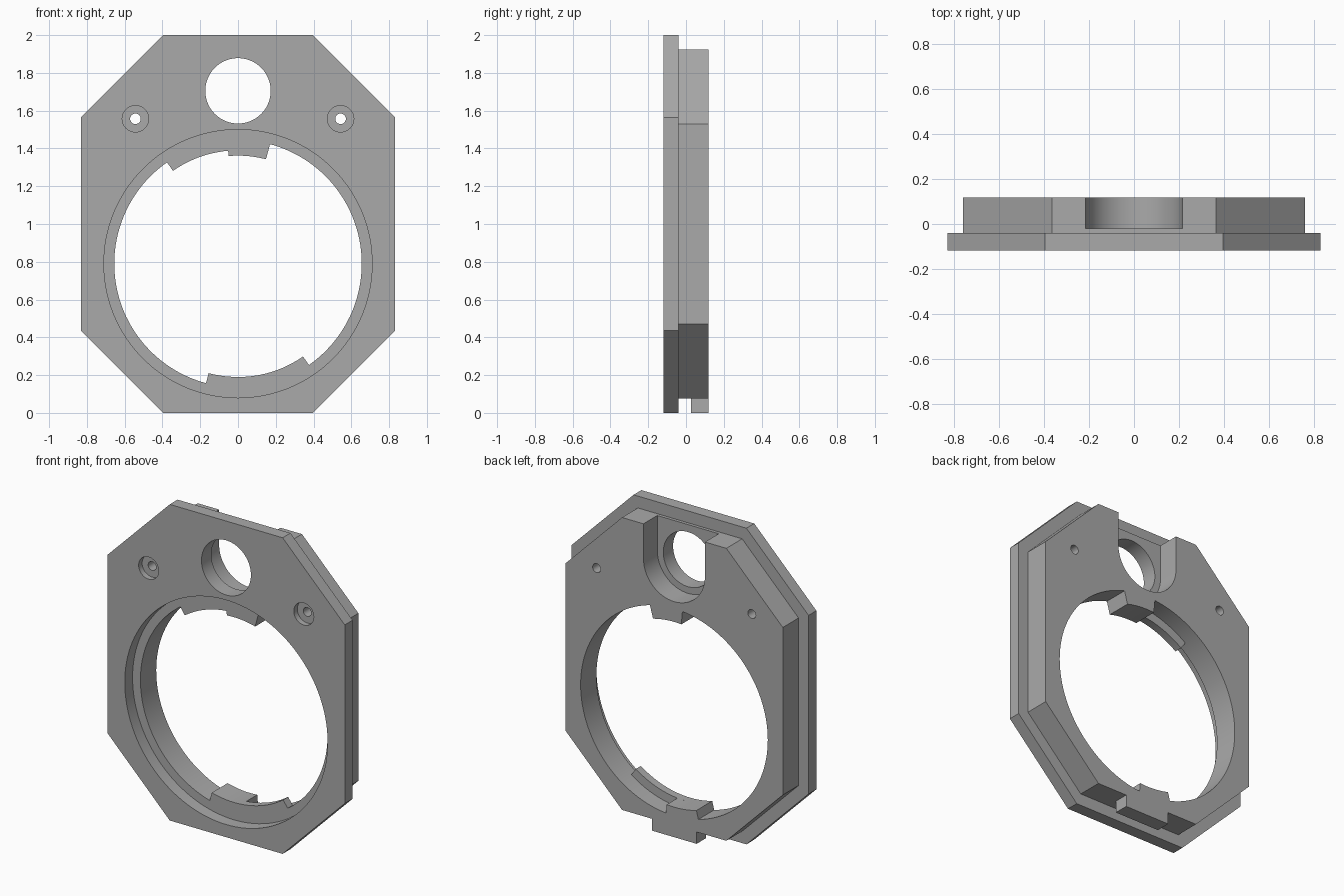
import bpy
import bmesh
from math import sin, cos, radians, pi

if "Cube" in bpy.data.objects:
    bpy.data.objects.remove(bpy.data.objects["Cube"])

grey = bpy.data.materials.new("plain grey")
grey.use_nodes = True
COLOUR = (0.4, 0.4, 0.4, 1)
grey.diffuse_color = COLOUR
grey.node_tree.nodes["Principled BSDF"].inputs["Base Color"].default_value = COLOUR

FRONT, SEAM, BACK = -0.118, -0.04, 0.118
RING_Z, PORT_Z = 0.79, 1.705


def prism(name, outline, y0, y1):
    """Extrude an x-z outline from y0 to y1."""
    bm = bmesh.new()
    face = bm.faces.new([bm.verts.new((x, y0, z)) for x, z in outline])
    grown = bmesh.ops.extrude_face_region(bm, geom=[face])["geom"]
    moved = [v for v in grown if isinstance(v, bmesh.types.BMVert)]
    bmesh.ops.translate(bm, verts=moved, vec=(0, y1 - y0, 0))
    bmesh.ops.recalc_face_normals(bm, faces=bm.faces)
    mesh = bpy.data.meshes.new(name)
    bm.to_mesh(mesh)
    bm.free()
    mesh.materials.append(grey)
    obj = bpy.data.objects.new(name, mesh)
    bpy.context.collection.objects.link(obj)
    return obj


def arc(r, z, a0, a1, n, x=0):
    angles = [radians(a0 + (a1 - a0) * i / n) for i in range(n + 1)]
    return [(x + r * cos(a), z + r * sin(a)) for a in angles]


def circle(r, z, x=0, n=128):
    return arc(r, z, 0, 360, n, x)[:-1]


def octagon(half_w, half_h, chamfer):
    w, h = half_w - chamfer, half_h - chamfer
    quarter = [(half_w, h), (w, half_h)]
    right = [(x, -z) for x, z in reversed(quarter)] + quarter
    return [(x, 1 + z) for x, z in right + [(-x, z) for x, z in reversed(right)]]


def sector(r, a0, a1):
    """Ring segment that reaches slightly into the bore wall."""
    return arc(r, RING_Z, a0, a1, 24) + arc(0.67, RING_Z, a1, a0, 24)


def combine(body, operation, tool):
    mod = body.modifiers.new("combine", "BOOLEAN")
    mod.operation, mod.solver, mod.object = operation, "EXACT", tool
    bpy.context.view_layer.objects.active = body
    bpy.ops.object.modifier_apply(modifier=mod.name)
    bpy.data.objects.remove(tool)


def cut(body, outline, y0=-0.3, y1=0.3):
    combine(body, "DIFFERENCE", prism("cutter", outline, y0, y1))


def add(body, outline, y0, y1):
    combine(body, "UNION", prism("addition", outline, y0, y1))


# Plates
front_plate = prism("front_plate", octagon(0.83, 1.0, 0.435), FRONT, SEAM)
back_plate = prism("back_plate", octagon(0.76, 0.925, 0.395), SEAM, BACK)

# Large stepped bore, upper port and screw holes
cut(front_plate, circle(0.71, RING_Z))
cut(back_plate, circle(0.655, RING_Z))
for plate in (front_plate, back_plate):
    cut(plate, circle(0.173, PORT_Z, n=96))
    for x in (-0.543, 0.543):
        cut(plate, circle(0.028, 1.557, x, 32))
for x in (-0.543, 0.543):
    cut(front_plate, circle(0.07, 1.557, x, 48), -0.3, FRONT + 0.035)

# Round-bottomed slot behind the port, open at the top
slot = arc(0.215, PORT_Z, 180, 360, 48) + [(0.215, 2.2), (-0.215, 2.2)]
cut(back_plate, slot, -0.02, 0.3)

# Bayonet lips with full-depth stops
for start, stop_radius in ((75, 0.572), (255, 0.6)):
    add(back_plate, sector(0.6, start, start + 50), SEAM, 0.01)
    add(back_plate, sector(stop_radius, start, start + 20), SEAM, BACK)

# Locating tab under the back plate
add(back_plate, [(-0.157, 0), (0.157, 0), (0.157, 0.1), (-0.157, 0.1)], 0.026, BACK)

for plate in (front_plate, back_plate):
    bpy.ops.object.select_all(action="DESELECT")
    plate.select_set(True)
    bpy.context.view_layer.objects.active = plate
    bpy.ops.object.shade_smooth_by_angle(angle=pi / 6)
